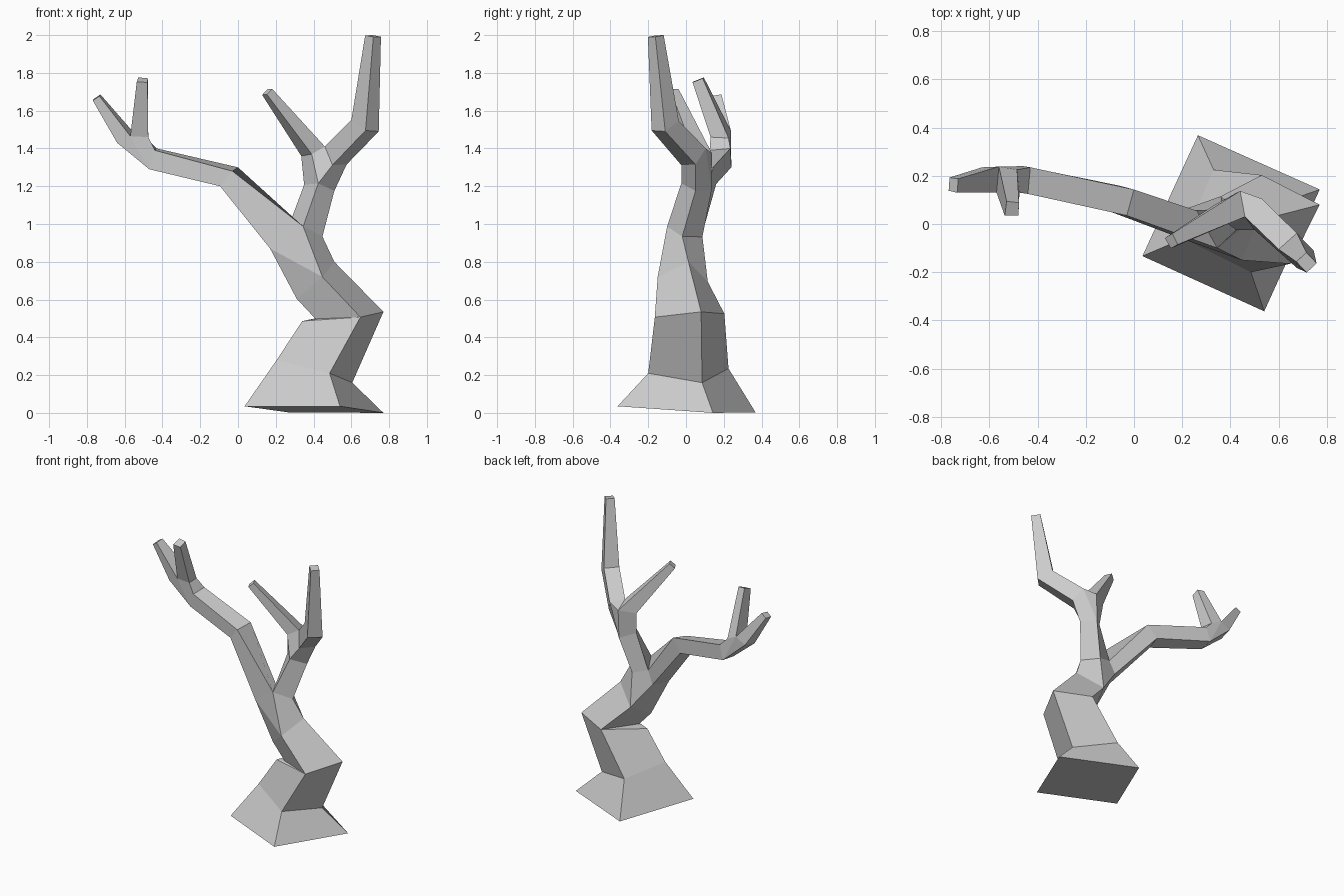
import bpy, bmesh
from mathutils import Vector

if "Cube" in bpy.data.objects:
    bpy.data.objects.remove(bpy.data.objects["Cube"])

bm = bmesh.new()


def ring(*pts):
    return [bm.verts.new(p) for p in pts]


def face(*verts):
    bm.faces.new(verts)


def bridge(a, b):
    """Join two four-sided rings; a shared corner gives a triangle."""
    n = len(a)
    for i in range(n):
        j = (i + 1) % n
        quad = list(dict.fromkeys([a[i], a[j], b[j], b[i]]))
        if len(quad) > 2:
            face(*quad)


def twig(base, centre, radius):
    """Taper a ring to a small flat square end, square to the twig."""
    mid = sum((v.co for v in base), Vector()) / len(base)
    axis = (Vector(centre) - mid).normalized()
    pts = []
    for v in base:
        d = v.co - mid
        d -= axis * d.dot(axis)
        pts.append(Vector(centre) + d.normalized() * radius)
    end = ring(*pts)
    bridge(base, end)
    face(*end)


# Trunk: corners in the order front, right, back, left
foot = ring((.54, -.362, .035), (.77, .143, 0), (.265, .368, .003), (.035, -.133, .035))
shin = ring((.485, -.2, .21), (.605, .085, .16), (.33, .225, .235), (.205, -.06, .28))
bend = ring((.648, -.165, .507), (.77, .08, .535), (.53, .203, .525), (.34, -.05, .486))
ledge = bend[:3] + ring((.41, -.06, .498))
neck = ring((.447, -.15, .72), (.51, .013, .80), (.36, .115, .695), (.31, -.05, .605))
face(*foot)
bridge(foot, shin)
bridge(shin, bend)
bridge(bend, ledge)
bridge(ledge, neck)

# Main fork: both limbs share the crotch edge q-p
q, p, r, t, s, x = ring((.345, -.1, .987), (.26, .055, .965), (.447, -.02, .934),
                        (.365, .087, .932), (.17, -.05, .87), (.22, .065, .875))
f, rt, b, l = neck
face(f, rt, r, q)
face(rt, b, t, r)
face(b, x, p, t)
face(b, l, s, x)
face(l, f, s)
face(f, q, s)

# Left limb: corners in the order front top, back top, back bottom, front bottom
elbow = ring((-.03, .035, 1.28), (0, .143, 1.30), (-.065, .16, 1.212), (-.095, .05, 1.20))
wrist = ring((-.44, .125, 1.39), (-.43, .235, 1.40), (-.46, .24, 1.30), (-.47, .135, 1.29))
bridge([q, p, x, s], elbow)
bridge(elbow, wrist)

# Left fork and its two twigs
a, bk, c, d, ef, eb = ring((-.57, .13, 1.465), (-.56, .238, 1.493), (-.475, .13, 1.46),
                           (-.485, .225, 1.455), (-.64, .14, 1.43), (-.63, .235, 1.45))
ft, bt, bb, fb = wrist
face(fb, bb, eb, ef)
face(ft, bt, d, c)
face(fb, ef, a)
face(fb, a, c, ft)
face(bb, bk, eb)
face(bb, bt, d, bk)
twig([a, bk, eb, ef], (-.748, .162, 1.67), .036)
twig([a, c, d, bk], (-.507, .062, 1.762), .041)

# Right limb: corners in the order front, right, back, left
stem = ring((.425, -.025, 1.215), (.51, .05, 1.175), (.435, .135, 1.178), (.35, .06, 1.208))
bridge([q, r, t, p], stem)

# Right fork, upper limb and its two twigs
u, v, w, y, z, m, n = ring((.5, -.025, 1.312), (.575, .05, 1.315), (.53, .105, 1.40),
                           (.46, .03, 1.41), (.44, .137, 1.375), (.335, .08, 1.36),
                           (.39, 0, 1.37))
fq, fr, fk, fl = stem
face(fl, fq, n, m)
face(fq, fr, v, u)
face(fq, u, y, n)
face(fr, fk, w, v)
face(fk, z, w)
face(fk, fl, m, z)
face(y, w, z)
twig([n, y, z, m], (.155, -.07, 1.70), .034)
knee = ring((.675, -.182, 1.495), (.745, -.11, 1.49), (.675, -.038, 1.545), (.60, -.105, 1.55))
bridge([u, v, w, y], knee)
twig(knee, (.715, -.16, 1.995), .042)

# Finish as one flat-shaded mesh
bmesh.ops.recalc_face_normals(bm, faces=bm.faces)
mesh = bpy.data.meshes.new("bare_tree")
bm.to_mesh(mesh)
bm.free()
bpy.context.collection.objects.link(bpy.data.objects.new("bare_tree", mesh))
